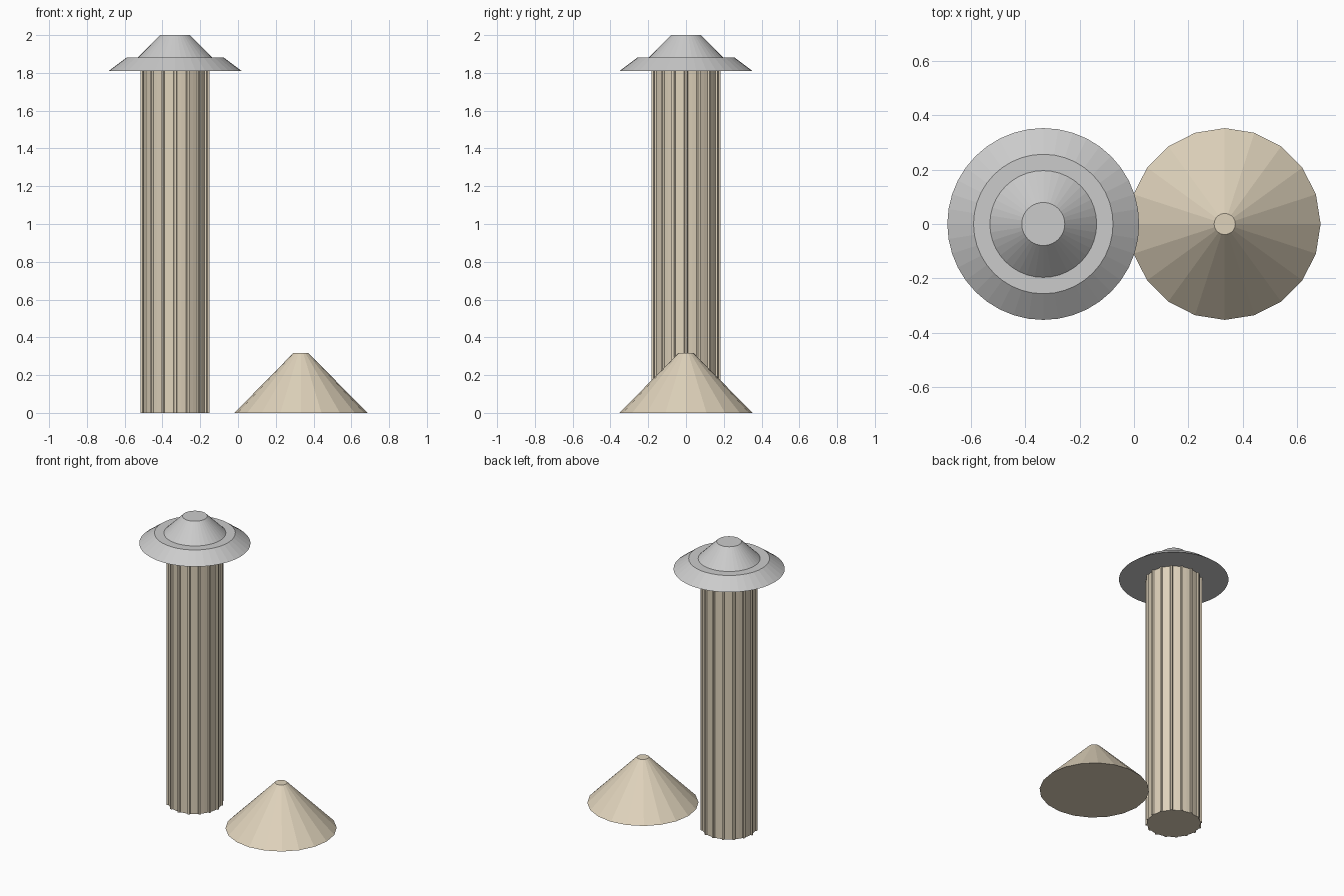
import bpy, bmesh
from math import radians, cos, sin

if "Cube" in bpy.data.objects:
    bpy.data.objects.remove(bpy.data.objects["Cube"])

COL_X, CONE_X = -0.333, 0.333

sand = bpy.data.materials.new("sandstone")
sand.diffuse_color = (0.74, 0.65, 0.50, 1)
sand.use_nodes = True
sand.node_tree.nodes["Principled BSDF"].inputs["Base Color"].default_value = sand.diffuse_color


def finish(name, bm, x, mat=None):
    bmesh.ops.recalc_face_normals(bm, faces=bm.faces)
    mesh = bpy.data.meshes.new(name)
    bm.to_mesh(mesh)
    bm.free()
    obj = bpy.data.objects.new(name, mesh)
    obj.location.x = x
    bpy.context.collection.objects.link(obj)
    if mat:
        mesh.materials.append(mat)
    return obj


def frustum(name, x, z0, z1, r0, r1, sides, mat=None):
    bm = bmesh.new()
    rings = [[bm.verts.new((r * cos(radians(360 * i / sides)),
                            r * sin(radians(360 * i / sides)), z))
              for i in range(sides)] for r, z in ((r0, z0), (r1, z1))]
    bm.faces.new(rings[0])
    bm.faces.new(rings[1])
    for i in range(sides):
        j = (i + 1) % sides
        bm.faces.new((rings[0][i], rings[0][j], rings[1][j], rings[1][i]))
    return finish(name, bm, x, mat)


# Fluted shaft: sixteen narrow ribs with shallow flutes between them
bm = bmesh.new()
rib = [(-2, 0.182), (2, 0.182), (3.2, 0.172), (11.25, 0.171), (19.3, 0.172)]
outline = [bm.verts.new((r * cos(radians(22.5 * k + a)), r * sin(radians(22.5 * k + a)), 0))
           for k in range(16) for a, r in rib]
base = bm.faces.new(outline)
ext = bmesh.ops.extrude_face_region(bm, geom=[base], use_keep_orig=True)
top = [v for v in ext["geom"] if isinstance(v, bmesh.types.BMVert)]
bmesh.ops.translate(bm, verts=top, vec=(0, 0, 1.81))
finish("fluted_shaft", bm, COL_X, sand)

# Two-tier cap on the shaft
frustum("cap_lower", COL_X, 1.81, 1.882, 0.352, 0.256, 40)
frustum("cap_upper", COL_X, 1.882, 2.0, 0.196, 0.079, 40)

# Blunt cone standing beside the column
frustum("ground_cone", CONE_X, 0, 0.318, 0.352, 0.039, 20, sand)
